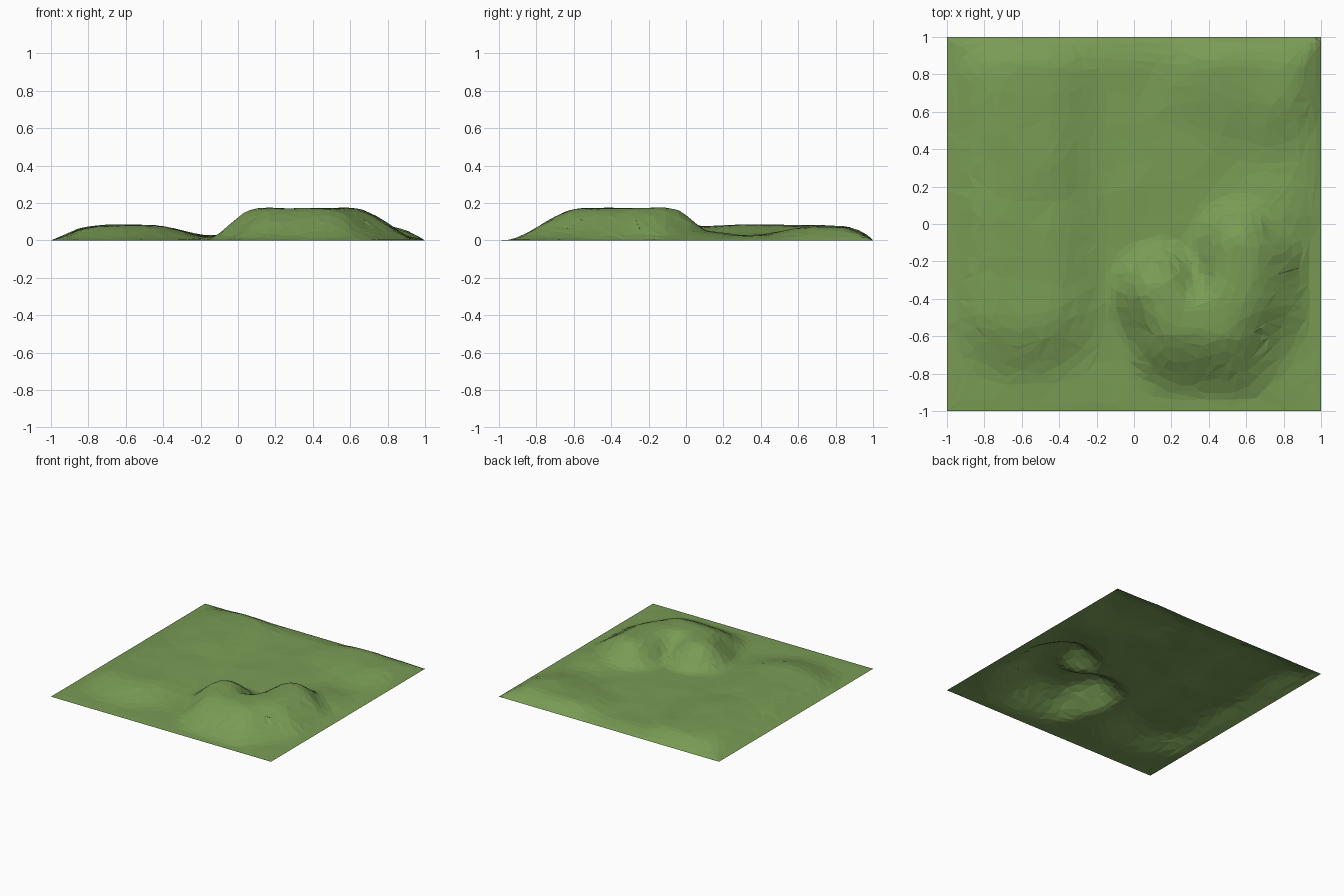
import bpy, bmesh
from mathutils import Vector, noise

if "Cube" in bpy.data.objects:
    bpy.data.objects.remove(bpy.data.objects["Cube"])

N = 64  # grid cells per side before thinning


def smooth(t):
    t = max(0.0, min(1.0, t))
    return t * t * (3 - 2 * t)


def nearest(p, path):
    """Offset from the closest point of a polyline to p."""
    best = None
    for a, b in zip(path, path[1:]):
        a, b = Vector(a), Vector(b)
        ab = b - a
        t = max(0, min(1, (p - a).dot(ab) / ab.length_squared))
        off = p - (a + ab * t)
        if best is None or off.length < best.length:
            best = off
    return best


# Hills: ridge path, height, flat-top radius, slope width, extra width to the south-east
HILLS = [
    # tall crescent hill, open to the north-west
    ([(0.14, -0.37), (0.21, -0.49), (0.44, -0.50), (0.55, -0.33), (0.57, -0.13)], 0.174, 0.05, 0.27, 0.19),
    # low tail of the crescent
    ([(0.62, -0.02), (0.72, 0.06)], 0.05, 0.03, 0.32, 0.0),
    # western rise
    ([(-0.58, -0.38), (-0.62, 0.15), (-0.58, 0.72)], 0.080, 0.13, 0.40, 0.0),
    # north-eastern rise
    ([(0.56, 0.80), (0.70, 0.78)], 0.074, 0.08, 0.48, 0.0),
]


def height(x, y):
    p = Vector((x, y))
    total = 0.004 + 0.022 * smooth(y + 0.6)
    for path, h, r, w, extra in HILLS:
        off = nearest(p, path)
        d = off.length
        lean = max(0, off.normalized().dot(Vector((0.5, -0.87)))) if d > 0 else 0
        v = h * smooth(1 - (d - r) / (w + extra * lean))
        total = (total ** 3 + v ** 3) ** (1 / 3)
    # gentle undulation, stronger on the low rises
    n = noise.noise(Vector((x * 2.6, y * 2.6, 3.1)))
    m = noise.noise(Vector((x * 8, y * 8, 8.4)))
    if total < 0.1:
        total *= 1 + 0.18 * n
    total += 0.005 * m
    # fade to the ground along the border
    edge = min(1 - abs(x), 1 - abs(y))
    return max(0.0, total) * min(1, edge / 0.13) ** 0.65 if edge > 1e-5 else 0.0


# Terrain surface
bm = bmesh.new()
bmesh.ops.create_grid(bm, x_segments=N, y_segments=N, size=1.0)
for v in bm.verts:
    if not v.is_boundary:  # uneven spacing
        j = noise.noise_vector(v.co * 40) * 0.008
        v.co.x += j.x
        v.co.y += j.y
    v.co.z = height(v.co.x, v.co.y)
inner = [v for v in bm.verts if max(abs(v.co.x), abs(v.co.y)) < 0.93]
for _ in range(4):
    bmesh.ops.smooth_vert(bm, verts=inner, factor=0.5, use_axis_z=True)
bmesh.ops.triangulate(bm, faces=bm.faces[:])
mesh = bpy.data.meshes.new("terrain")
bm.to_mesh(mesh)
bm.free()
terrain = bpy.data.objects.new("terrain", mesh)
bpy.context.collection.objects.link(terrain)

# Thin into irregular flat facets
dec = terrain.modifiers.new("facets", 'DECIMATE')
dec.ratio = 0.16

grass = bpy.data.materials.new("grass")
grass.diffuse_color = (0.19, 0.33, 0.09, 1)
grass.use_nodes = True
grass.node_tree.nodes["Principled BSDF"].inputs["Base Color"].default_value = grass.diffuse_color
mesh.materials.append(grass)
